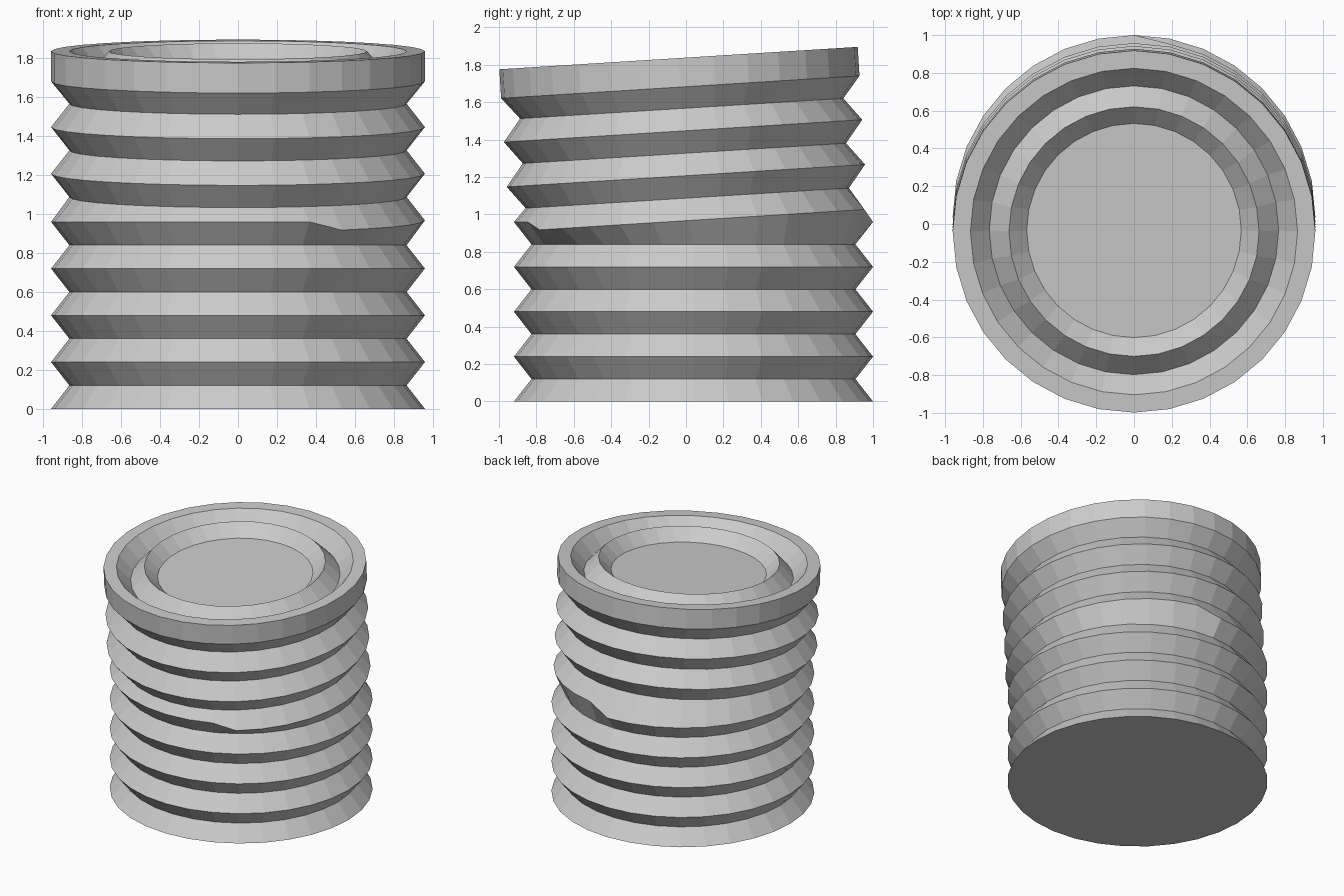
import bpy, bmesh
from math import sin, cos, pi, atan
from mathutils import Matrix, Vector

if "Cube" in bpy.data.objects:
    bpy.data.objects.remove(bpy.data.objects["Cube"])

SIDES = 32
PEAK, VALLEY = 0.96, 0.866
PITCH = 0.12
LOWER = Matrix.Translation((0, 0.04, 0))
# Upper half leans forward, pivoting about the centre of the lid
UPPER = Matrix.Translation((0, -0.04, 1.836)) @ Matrix.Rotation(atan(0.0625), 4, 'X')


def ring(frame, r, z):
    return [frame @ Vector((r * cos(2 * pi * i / SIDES), r * sin(2 * pi * i / SIDES), z))
            for i in range(SIDES)]


# Straight lower folds
rings = [ring(LOWER, VALLEY if k % 2 else PEAK, k * PITCH) for k in range(8)]

# Bend fold: leaning on the right side, level on the rest
level = ring(LOWER, PEAK, 0.96)
leaning = ring(UPPER, PEAK, -0.87)
rings.append([leaning[i] if i <= 7 or i >= 27 else level[i] for i in range(SIDES)])

# Leaning upper folds
for k in range(5):
    rings.append(ring(UPPER, PEAK if k % 2 else VALLEY, -0.75 + k * PITCH))

# Rim band, then the recessed lid with its raised ring
for r, z in ((PEAK, -0.155), (PEAK, 0), (0.866, 0), (0.766, -0.11), (0.662, 0), (0.568, -0.09)):
    rings.append(ring(UPPER, r, z))

# Skin the rings and cap both ends
bm = bmesh.new()
loops = [[bm.verts.new(p) for p in pts] for pts in rings]
for a, b in zip(loops, loops[1:]):
    for i in range(SIDES):
        j = (i + 1) % SIDES
        bm.faces.new((a[i], a[j], b[j], b[i]))
bm.faces.new(loops[0][::-1])
bm.faces.new(loops[-1])
bmesh.ops.recalc_face_normals(bm, faces=bm.faces)

mesh = bpy.data.meshes.new("ribbed_can")
bm.to_mesh(mesh)
bm.free()
bpy.context.collection.objects.link(bpy.data.objects.new("ribbed_can", mesh))
